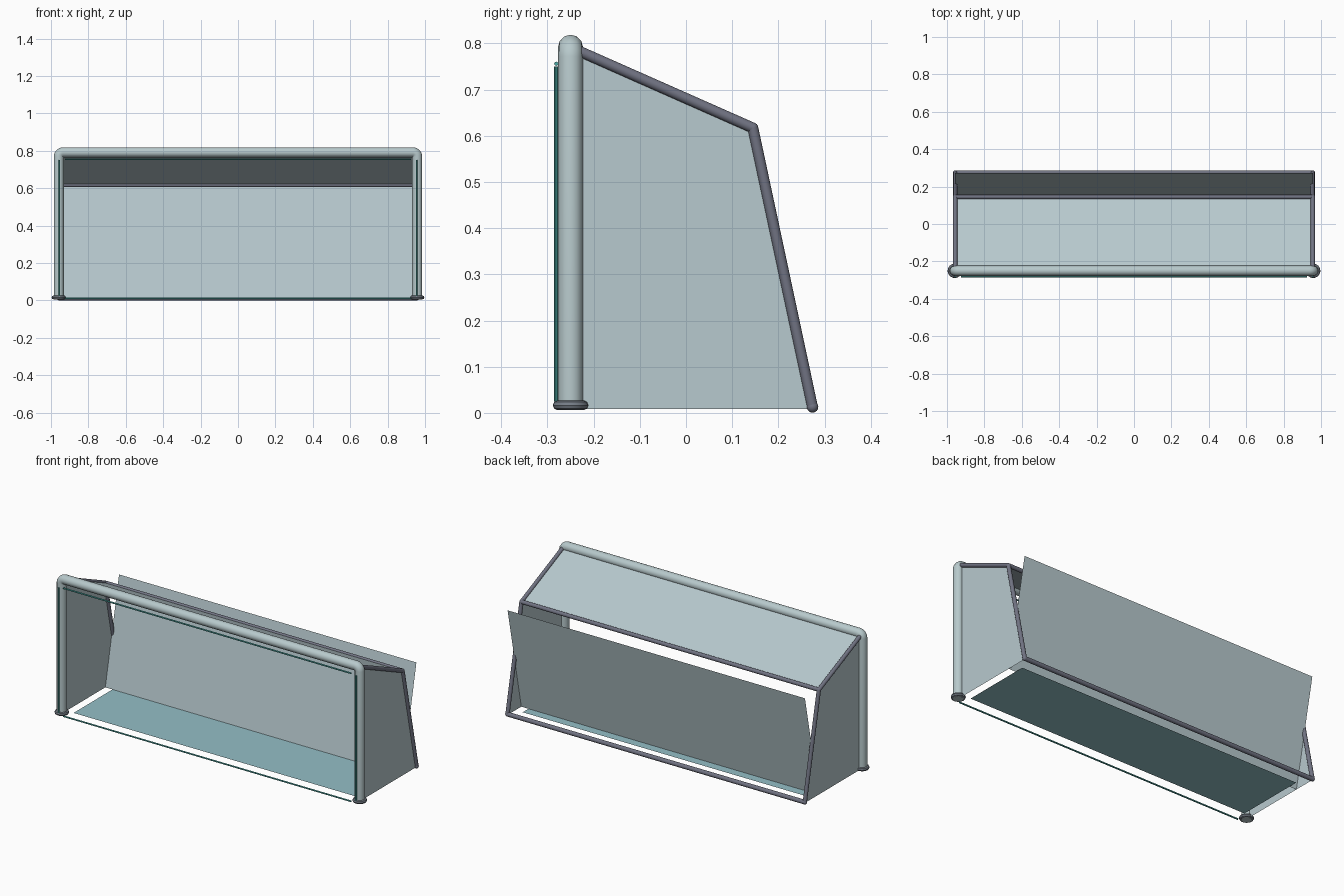
import bpy, math
from mathutils import Vector

if "Cube" in bpy.data.objects:
    bpy.data.objects.remove(bpy.data.objects["Cube"])


def mat(name, rgb):
    m = bpy.data.materials.new(name)
    lin = [c / 12.92 if c <= 0.04045 else ((c + 0.055) / 1.055) ** 2.4 for c in rgb]
    m.diffuse_color = (*lin, 1)
    m.use_nodes = True
    m.node_tree.nodes["Principled BSDF"].inputs["Base Color"].default_value = m.diffuse_color
    return m


FRAME = mat("pale_grey_frame", (0.72, 0.79, 0.80))
RAIL = mat("slate_rail", (0.44, 0.45, 0.51))
NET = mat("pale_net", (0.72, 0.79, 0.81))
FLOOR = mat("aqua_floor", (0.58, 0.75, 0.78))
TEAL = mat("teal_trim", (0.30, 0.66, 0.64))
FOOT = mat("grey_foot", (0.46, 0.49, 0.53))


def smooth(o):
    bpy.ops.object.select_all(action='DESELECT')
    o.select_set(True)
    bpy.context.view_layer.objects.active = o
    bpy.ops.object.shade_smooth_by_angle(angle=math.radians(40))


def finish(o, name, m):
    o.name = name
    o.data.materials.append(m)
    smooth(o)
    return o


def tube(name, a, b, r, m, verts=16):
    a, b = Vector(a), Vector(b)
    d = b - a
    bpy.ops.mesh.primitive_cylinder_add(vertices=verts, radius=r, depth=d.length, location=(a + b) / 2)
    o = bpy.context.object
    o.rotation_euler = d.to_track_quat('Z', 'Y').to_euler()
    return finish(o, name, m)


def ball(name, p, r, m):
    bpy.ops.mesh.primitive_uv_sphere_add(segments=16, ring_count=8, radius=r, location=p)
    return finish(bpy.context.object, name, m)


def panel(name, pts, m):
    me = bpy.data.meshes.new(name)
    me.from_pydata(pts, [], [list(range(len(pts)))])
    o = bpy.data.objects.new(name, me)
    bpy.context.collection.objects.link(o)
    me.materials.append(m)
    return o


PX, PY, PZ, PR = 0.958, -0.25, 0.792, 0.027   # post position, bar height, radius
SX = 0.956                                    # side rail position
TOP, KNEE, HEEL = (-0.235, 0.785), (0.145, 0.617), (0.274, 0.013)

# goal mouth: posts and crossbar as one swept tube with tight corners
path, cr = [(-PX, 0.006)], 0.022
for cx, a0 in ((-PX + cr, 180), (PX - cr, 90)):
    for i in range(5):
        t = math.radians(a0 - 22.5 * i)
        path.append((cx + cr * math.cos(t), PZ - cr + cr * math.sin(t)))
path.append((PX, 0.006))
cu = bpy.data.curves.new("goal_frame", 'CURVE')
cu.dimensions = '3D'
cu.bevel_depth = PR
cu.bevel_resolution = 4
cu.use_fill_caps = True
sp = cu.splines.new('POLY')
sp.points.add(len(path) - 1)
for p, (x, z) in zip(sp.points, path):
    p.co = (x, PY, z, 1)
ob = bpy.data.objects.new("goal_frame", cu)
bpy.context.collection.objects.link(ob)
bpy.ops.object.select_all(action='DESELECT')
ob.select_set(True)
bpy.context.view_layer.objects.active = ob
bpy.ops.object.convert(target='MESH')
finish(bpy.context.object, "goal_frame", FRAME)

for s, side in ((-1, "left"), (1, "right")):
    # foot ring
    bpy.ops.mesh.primitive_torus_add(major_segments=24, minor_segments=8, major_radius=0.028,
                                     minor_radius=0.0105, location=(s * PX, PY, 0.0165))
    finish(bpy.context.object, side + "_foot_ring", FOOT)
    # bent side rail
    pts = [(s * SX, *p) for p in (TOP, KNEE, HEEL)]
    tube(side + "_upper_rail", pts[0], pts[1], 0.0115, RAIL)
    tube(side + "_rear_rail", pts[1], pts[2], 0.0115, RAIL)
    ball(side + "_rail_knee", pts[1], 0.0115, RAIL)
    ball(side + "_rail_heel", pts[2], 0.0125, RAIL)
    # side net
    panel(side + "_net", [(s * SX, y, z) for y, z in
                          ((PY, 0.008), (PY, PZ), KNEE, (0.273, 0.008))], NET)
    # trim on post front
    tube(side + "_post_trim", (s * 0.955, -0.281, 0.025), (s * 0.955, -0.281, 0.75), 0.0045, TEAL, 8)

# rear cross rails
tube("upper_cross_rail", (-SX, *KNEE), (SX, *KNEE), 0.0115, RAIL)
tube("lower_cross_rail", (-SX, *HEEL), (SX, *HEEL), 0.0125, RAIL)

# crossbar and ground trim
for name, z in (("crossbar_trim", 0.756), ("ground_trim", 0.012)):
    tube(name, (-0.925, -0.281, z), (0.925, -0.281, z), 0.0045, TEAL, 8)

# roof net, outward-leaning rear net, floor sheet
panel("roof_net", [(-SX, -0.24, 0.787), (SX, -0.24, 0.787), (SX, *KNEE), (-SX, *KNEE)], NET)
panel("rear_net", [(SX, 0.147, 0.008), (-SX, 0.147, 0.008), (-SX, 0.273, 0.616), (SX, 0.273, 0.616)], NET)
panel("floor_sheet", [(-0.91, -0.21, 0.008), (0.91, -0.21, 0.008), (0.91, 0.20, 0.008), (-0.91, 0.20, 0.008)], FLOOR)
